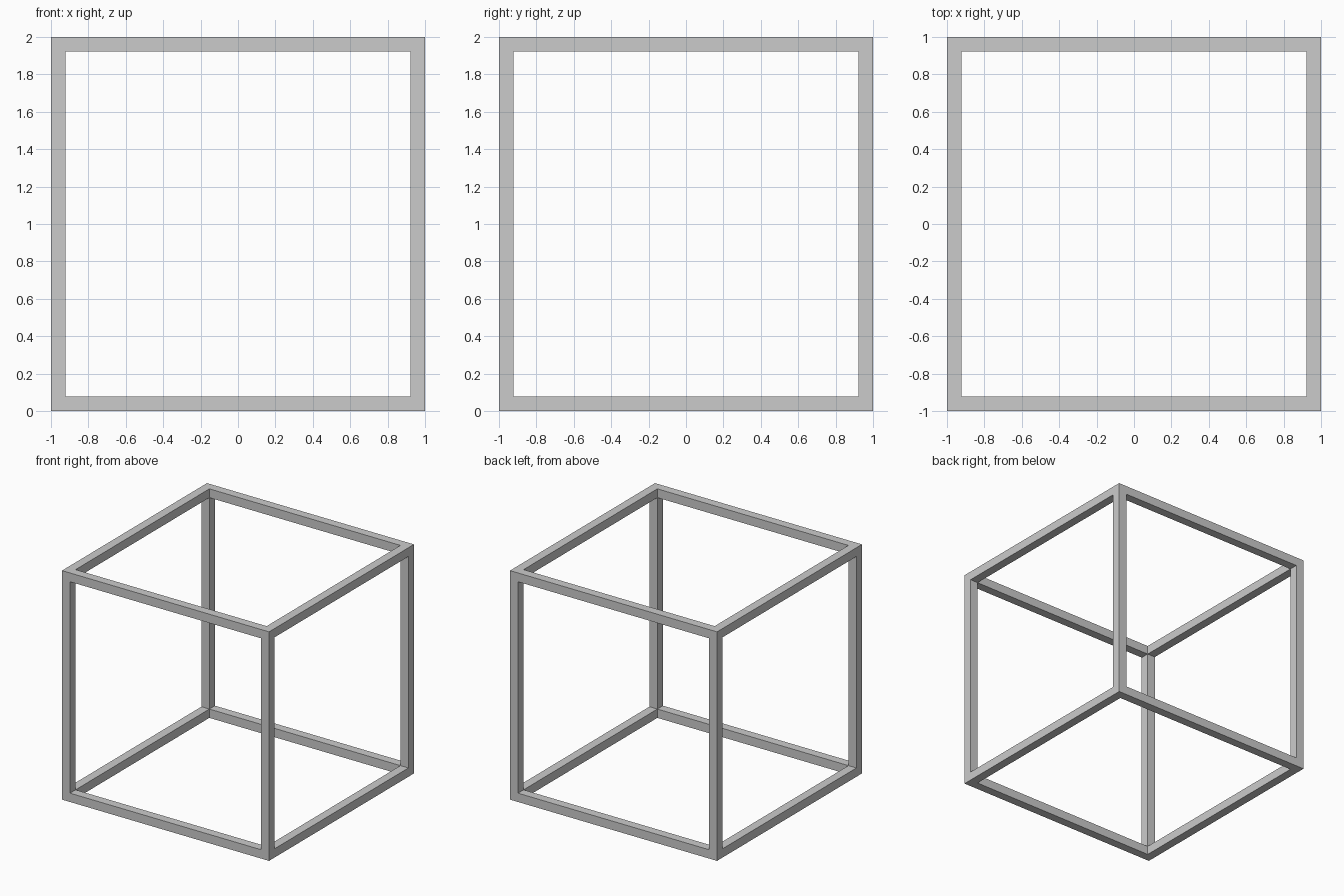
import bpy
import bmesh

if "Cube" in bpy.data.objects:
    bpy.data.objects.remove(bpy.data.objects["Cube"])

SIZE, BAR = 2.0, 0.077

# Solid cube
bm = bmesh.new()
bmesh.ops.create_cube(bm, size=SIZE)

# Open a square window in each side, leaving the bar faces around it
sides = list(bm.faces)
bmesh.ops.inset_individual(bm, faces=sides, thickness=BAR, use_even_offset=True)

# Push each window inwards to form the inner sides of the bars
windows = bmesh.ops.extrude_discrete_faces(bm, faces=sides)["faces"]
for f in windows:
    f.normal_update()
    bmesh.ops.translate(bm, verts=f.verts, vec=f.normal * -BAR)
bmesh.ops.delete(bm, geom=windows, context='FACES')
bmesh.ops.remove_doubles(bm, verts=bm.verts, dist=0.001)

# Stand the frame on the ground
bmesh.ops.translate(bm, verts=bm.verts, vec=(0, 0, SIZE / 2))
bmesh.ops.recalc_face_normals(bm, faces=bm.faces)

mesh = bpy.data.meshes.new("cube_frame")
bm.to_mesh(mesh)
bm.free()
bpy.context.collection.objects.link(bpy.data.objects.new("cube_frame", mesh))
